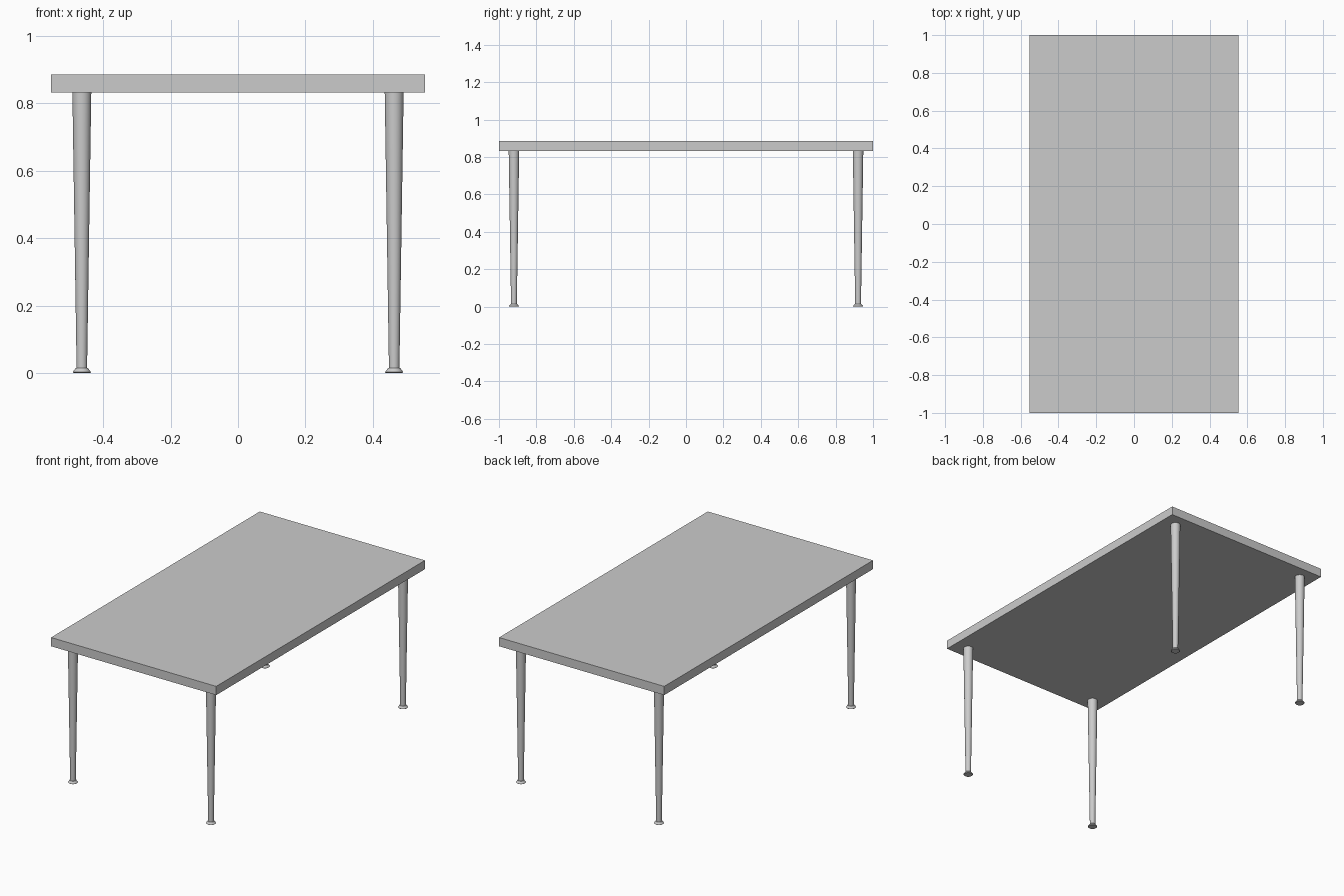
import bpy, bmesh, math

if "Cube" in bpy.data.objects:
    bpy.data.objects.remove(bpy.data.objects["Cube"])

TOP_Z, UNDER_Z = 0.885, 0.832
HALF_X, HALF_Y = 0.554, 1.0
LEG_X, LEG_Y = 0.463, 0.92
SIDES = 32


def make_object(name, bm):
    mesh = bpy.data.meshes.new(name)
    bm.to_mesh(mesh)
    bm.free()
    obj = bpy.data.objects.new(name, mesh)
    bpy.context.collection.objects.link(obj)
    return obj


def lathe(name, profile, location):
    """Revolve (radius, z) points into a capped, smooth-sided solid."""
    bm = bmesh.new()
    rings = []
    for r, z in profile:
        rings.append([bm.verts.new((r * math.cos(2 * math.pi * i / SIDES),
                                    r * math.sin(2 * math.pi * i / SIDES), z))
                      for i in range(SIDES)])
    for low, high in zip(rings, rings[1:]):
        for i in range(SIDES):
            j = (i + 1) % SIDES
            bm.faces.new((low[i], low[j], high[j], high[i]))
    bm.faces.new(rings[0][::-1])
    bm.faces.new(rings[-1])
    obj = make_object(name, bm)
    obj.location = location
    bpy.ops.object.select_all(action='DESELECT')
    obj.select_set(True)
    bpy.context.view_layer.objects.active = obj
    bpy.ops.object.shade_smooth_by_angle(angle=math.radians(30))
    return obj


# Tabletop slab
bm = bmesh.new()
bmesh.ops.create_cube(bm, size=1)
bmesh.ops.scale(bm, vec=(2 * HALF_X, 2 * HALF_Y, TOP_Z - UNDER_Z), verts=bm.verts)
tabletop = make_object("tabletop", bm)
tabletop.location.z = (TOP_Z + UNDER_Z) / 2

# Tapered legs, each on a flared foot
leg_profile = [(0.0155, 0.014), (0.028, UNDER_Z)]
foot_profile = [(0.024, 0.0), (0.027, 0.003), (0.018, 0.015)]
for front_back, sy in (("front", -1), ("back", 1)):
    for side, sx in (("left", -1), ("right", 1)):
        place = (sx * LEG_X, sy * LEG_Y, 0)
        lathe(f"{front_back}_{side}_leg", leg_profile, place)
        lathe(f"{front_back}_{side}_foot", foot_profile, place)
